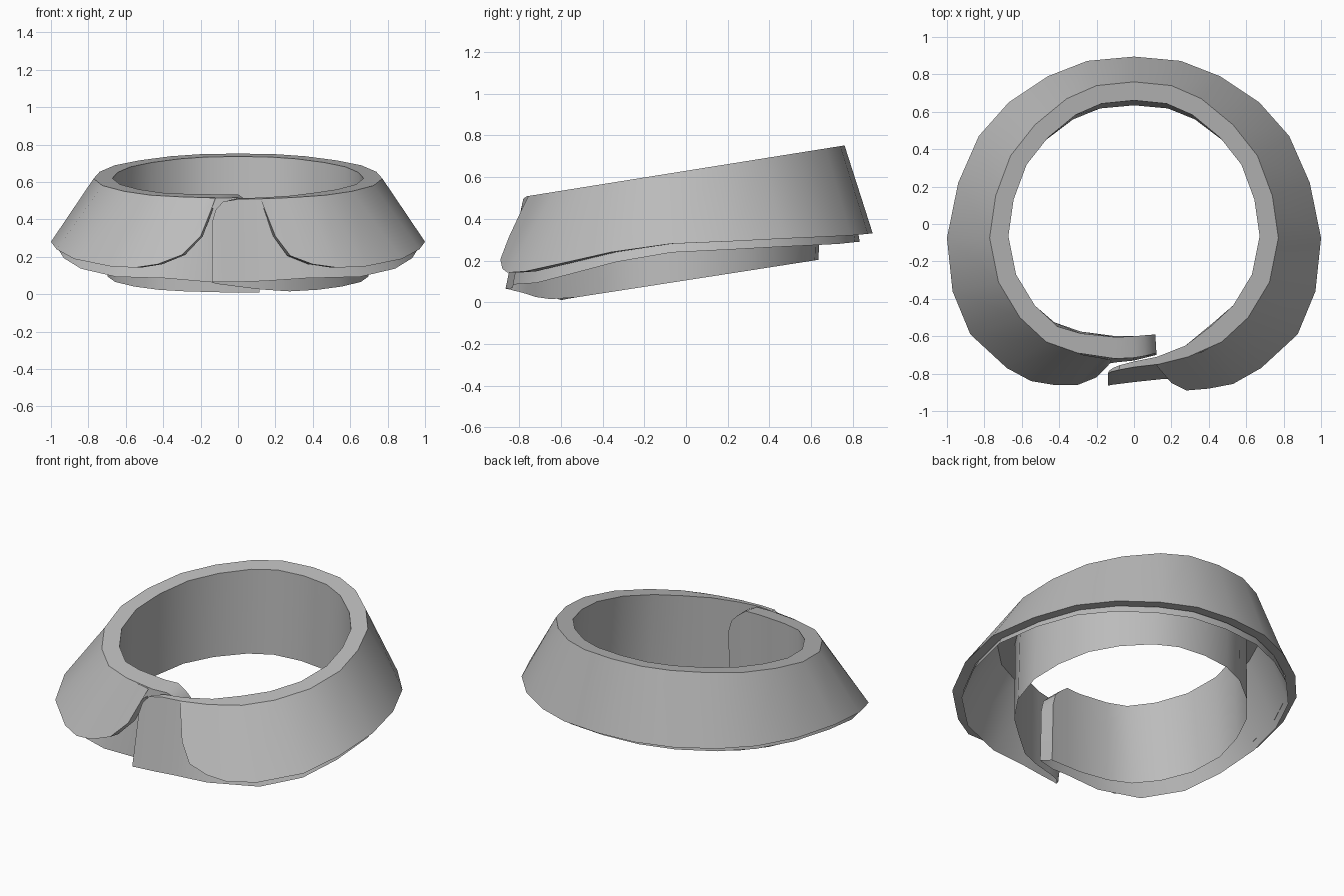
import bpy, bmesh, math

if "Cube" in bpy.data.objects:
    bpy.data.objects.remove(bpy.data.objects["Cube"])

cloth = bpy.data.materials.new("grey cloth")
cloth.diffuse_color = (0.5, 0.5, 0.5, 1)
cloth.use_nodes = True
cloth.node_tree.nodes["Principled BSDF"].inputs["Base Color"].default_value = cloth.diffuse_color


def top_z(y):
    """Tilted plane of the fold line."""
    return 0.63 + 0.16 * y


def loft(name, rows, caps=False, angle=35):
    """Skin a strip through rows of cross-section points."""
    bm = bmesh.new()
    grid = [[bm.verts.new(p) for p in row] for row in rows]
    for a, b in zip(grid, grid[1:]):
        for i in range(len(a) - 1):
            bm.faces.new((a[i], a[i + 1], b[i + 1], b[i]))
    if caps:
        bm.faces.new(grid[0])
        bm.faces.new(grid[-1][::-1])
    bmesh.ops.recalc_face_normals(bm, faces=bm.faces)
    me = bpy.data.meshes.new(name)
    bm.to_mesh(me)
    bm.free()
    ob = bpy.data.objects.new(name, me)
    bpy.context.collection.objects.link(ob)
    me.materials.append(cloth)
    bpy.ops.object.select_all(action='DESELECT')
    ob.select_set(True)
    bpy.context.view_layer.objects.active = ob
    bpy.ops.object.shade_smooth_by_angle(angle=math.radians(angle))
    return ob


# Half outline from the back to the front side: fold x, y, hem x, y, z
half = [
    (0, .76, 0, .895, .33), (.2, .74, .25, .872, .328),
    (.36, .67, .46, .79, .32), (.53, .53, .67, .65, .313),
    (.66, .365, .83, .47, .305), (.74, .15, .94, .22, .292),
    (.772, -.075, 1, -.075, .28), (.725, -.31, .97, -.36, .24),
    (.61, -.50, .875, -.59, .188), (.47, -.63, .68, -.77, .148),
]
mirrored = [(-a, b, -c, d, e) for a, b, c, d, e in half[:0:-1]]
ring = mirrored + half

# Rounded front corners of the fall, from the front edge outwards
left_corner = [
    (-.12, -.73, -.14, -.76, .46), (-.13, -.725, -.2, -.82, .31),
    (-.18, -.715, -.3, -.86, .21), (-.27, -.70, -.43, -.86, .16),
    (-.36, -.67, -.55, -.84, .142),
]
right_corner = [
    (.12, -.755, .14, -.78, .46), (.13, -.752, .2, -.85, .31),
    (.18, -.74, .28, -.89, .205), (.26, -.72, .4, -.88, .16),
    (.36, -.685, .53, -.855, .142),
]


# Folded-down fall with a thick hem
def fall_section(r):
    tx, ty, bx, by, bz = r
    return [(tx, ty, top_z(ty)), (bx, by, bz), (bx * .94, by * .935, bz)]


loft("collar_fall", [fall_section(r) for r in left_corner + ring + right_corner[::-1]])


# Band: flared outer wall, flat top and upright inner wall
def band_section(r):
    tx, ty, bx, by, bz = r
    drop = .04 + .02 * max(0, -by)
    ix, iy = tx * .87, ty * .87
    sy = ty * .835
    return [(bx * .96, by * .93, bz - drop), (tx, ty, top_z(ty)),
            (ix, iy, top_z(iy)), (tx * .905, sy, .105 + .155 * sy)]


def tab_section(x, outer, inner, hem, foot, z=None, spread=1.0):
    """Front overlap: hem and foot are (y, z); z lowers the rounded top."""
    return [(x * spread, *hem), (x, outer, z or top_z(outer)),
            (x * .95, inner, z or top_z(inner)), (x * .95, *foot)]


left_tab = [
    tab_section(.12, -.69, -.59, (-.70, .05), (-.60, .01), .38),
    tab_section(.10, -.695, -.592, (-.705, .05), (-.60, .01), .45),
    tab_section(.06, -.705, -.595, (-.715, .05), (-.60, .01), .49),
    tab_section(0, -.715, -.60, (-.73, .05), (-.60, .01)),
    tab_section(-.10, -.72, -.605, (-.74, .06), (-.60, .01)),
    tab_section(-.30, -.69, -.585, (-.79, .085), (-.575, .015), spread=1.3),
]
right_tab = [
    tab_section(.29, -.71, -.65, (-.83, .085), (-.65, .015), spread=1.25),
    tab_section(.13, -.75, -.71, (-.83, .07), (-.72, .025), spread=1.1),
    tab_section(0, -.765, -.735, (-.845, .065), (-.765, .04)),
    tab_section(-.08, -.78, -.755, (-.855, .065), (-.80, .05), .495),
    tab_section(-.12, -.79, -.77, (-.86, .065), (-.825, .055), .45),
    tab_section(-.14, -.80, -.785, (-.865, .065), (-.84, .06), .38),
]
loft("collar_band", left_tab + [band_section(r) for r in ring] + right_tab, caps=True)
